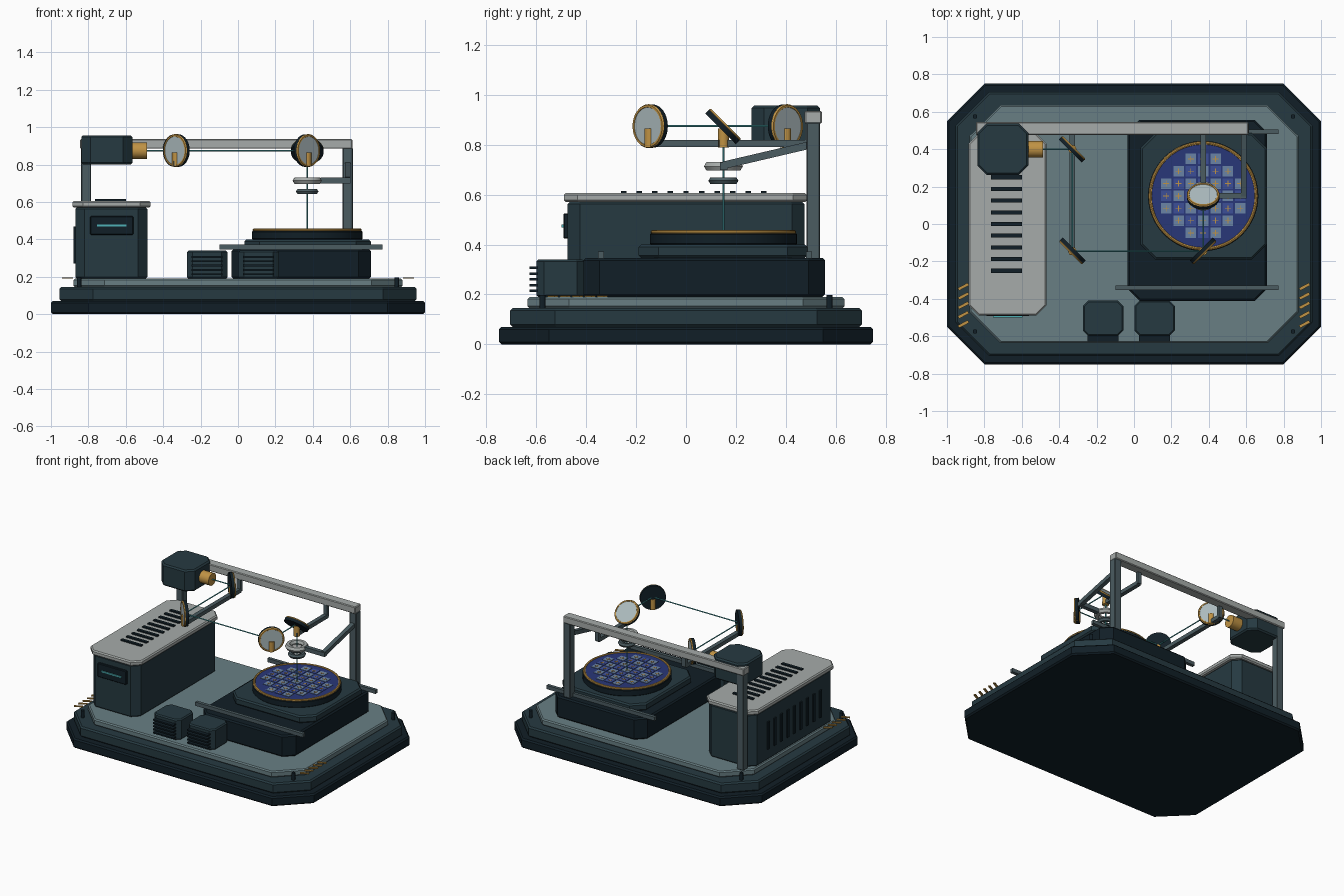
import bpy, bmesh, math
from mathutils import Vector

if "Cube" in bpy.data.objects:
    bpy.data.objects.remove(bpy.data.objects["Cube"])


def lin(c):
    return tuple((v / 255) ** 2.2 for v in c) + (1,)


def mat(name, rgb):
    m = bpy.data.materials.new(name)
    m.diffuse_color = lin(rgb)
    m.use_nodes = True
    m.node_tree.nodes["Principled BSDF"].inputs["Base Color"].default_value = m.diffuse_color
    return m


BLACK = mat("near_black", (24, 36, 43))
DARK = mat("dark_teal", (42, 60, 67))
MID = mat("mid_teal", (76, 92, 97))
DECK = mat("deck_grey", (104, 126, 131))
LIGHT = mat("light_grey", (165, 170, 168))
GLASS = mat("pale_glass", (170, 185, 188))
GOLD = mat("gold", (190, 145, 70))
TEAL = mat("beam_teal", (80, 175, 180))
BLUE = mat("wafer_blue", (45, 58, 120))
DIE_A = mat("die_pale", (105, 130, 165))
DIE_B = mat("die_deep", (62, 80, 150))


def finish(bm, name, m, bevel=0.0, smooth=False):
    bmesh.ops.recalc_face_normals(bm, faces=bm.faces)
    me = bpy.data.meshes.new(name)
    bm.to_mesh(me)
    bm.free()
    ob = bpy.data.objects.new(name, me)
    bpy.context.collection.objects.link(ob)
    me.materials.append(m)
    if bevel:
        mod = ob.modifiers.new("bevel", "BEVEL")
        mod.width, mod.segments = bevel, 1
        mod.limit_method, mod.angle_limit = "ANGLE", math.radians(50)
    if smooth:
        bpy.context.view_layer.objects.active = ob
        ob.select_set(True)
        bpy.ops.object.shade_smooth_by_angle(angle=math.radians(35))
        ob.select_set(False)
    return ob


def add_box(bm, x0, x1, y0, y1, z0, z1, c=0.0):
    """Upright block, vertical corners cut by c."""
    if c:
        pts = [(x0 + c, y0), (x1 - c, y0), (x1, y0 + c), (x1, y1 - c),
               (x1 - c, y1), (x0 + c, y1), (x0, y1 - c), (x0, y0 + c)]
    else:
        pts = [(x0, y0), (x1, y0), (x1, y1), (x0, y1)]
    lo = [bm.verts.new((x, y, z0)) for x, y in pts]
    hi = [bm.verts.new((x, y, z1)) for x, y in pts]
    bm.faces.new(lo[::-1])
    bm.faces.new(hi)
    n = len(pts)
    for i in range(n):
        j = (i + 1) % n
        bm.faces.new((lo[i], lo[j], hi[j], hi[i]))


def box(name, m, ext, c=0.0, bevel=0.0):
    bm = bmesh.new()
    add_box(bm, *ext, c)
    return finish(bm, name, m, bevel)


def boxes(name, m, exts):
    bm = bmesh.new()
    for e in exts:
        add_box(bm, *e)
    return finish(bm, name, m)


def rod(name, m, p, q, r, seg=24, bevel=0.0):
    """Cylinder from p to q."""
    p, q = Vector(p), Vector(q)
    bm = bmesh.new()
    bmesh.ops.create_cone(bm, cap_ends=True, segments=seg, radius1=r, radius2=r, depth=(q - p).length)
    ob = finish(bm, name, m, bevel, smooth=seg > 12)
    ob.location = (p + q) / 2
    ob.rotation_euler = (q - p).to_track_quat("Z", "Y").to_euler()
    return ob


def ring(name, m, at, n, major, minor, minor_seg=6, zs=1.0, seg=48):
    bm = bmesh.new()
    rows = []
    for i in range(seg):
        a = 2 * math.pi * i / seg
        row = []
        for k in range(minor_seg):
            b = 2 * math.pi * k / minor_seg
            r = major + minor * math.cos(b)
            row.append(bm.verts.new((r * math.cos(a), r * math.sin(a), zs * minor * math.sin(b))))
        rows.append(row)
    for i in range(seg):
        s, t = rows[i], rows[(i + 1) % seg]
        for k in range(minor_seg):
            l = (k + 1) % minor_seg
            bm.faces.new((s[k], t[k], t[l], s[l]))
    ob = finish(bm, name, m, smooth=True)
    ob.location = at
    ob.rotation_euler = Vector(n).to_track_quat("Z", "Y").to_euler()
    return ob


# Stepped plinth
box("plinth_bottom", BLACK, (-1, 1, -.75, .75, 0, .07), .2, .01)
box("plinth_middle", DARK, (-.955, .955, -.705, .705, .07, .145), .18, .01)
box("deck", DECK, (-.88, .88, -.635, .635, .145, .19), .165, .008)
for sx in (-1, 1):
    for sy in (-1, 1):
        rod("deck_bolt", BLACK, (sx * .85, sy * .575, .145), (sx * .85, sy * .575, .197), .012, 12)
    for i in range(5):
        s = box("warning_stripe", GOLD, (-.03, .03, -.008, .008, 0, .006))
        s.location = (sx * .912, -.335 - .05 * i, .19)
        s.rotation_euler.z = math.radians(28)

# Source cabinet
box("cabinet", DARK, (-.87, -.485, -.475, .475, .19, .57), .05, .008)
box("cabinet_lid", LIGHT, (-.885, -.468, -.49, .485, .57, .606), .055, .008)
boxes("lid_vents", BLACK, [(-.765, -.6, y - .011, y + .011, .6, .615)
                           for y in (-.25 + .0625 * i for i in range(10))])
boxes("side_vents", BLACK, [(-.88, -.865, y - .012, y + .012, .27, .47)
                            for y in (-.3 + .075 * i for i in range(9))])
box("cabinet_panel", BLACK, (-.79, -.56, -.492, -.47, .425, .525), 0, .004)
box("panel_light", TEAL, (-.755, -.595, -.5, -.488, .468, .48))

# Gantry frame
for x in (-.812, .587):
    box("gantry_post", MID, (x - .027, x + .027, .483, .537, .19, .89), 0, .004)
box("gantry_beam", LIGHT, (-.845, .612, .476, .545, .885, .936), 0, .005)
box("source_head", DARK, (-.838, -.565, .263, .537, .8, .957), .05, .01)
rod("head_nozzle", GOLD, (-.57, .4, .875), (-.487, .4, .875), .044, 32)

# Fold mirrors: dark mount, gold rim, pale face, short post
Z = .875
MIRRORS = [((-.33, .4, Z), (1, 1, 0)), ((-.33, -.145, Z), (-1, -1, 0)),
           ((.37, -.145, Z), (1, -1, 0)), ((.37, .15, Z), (0, 1, 1))]
for at, n in MIRRORS:
    c, n = Vector(at), Vector(n).normalized()
    rod("mirror_mount", BLACK, c - n * .015, c + n * .005, .087, 40)
    ring("mirror_rim", GOLD, c + n * .007, n, .08, .008)
    rod("mirror_face", GLASS, c, c + n * .012, .076, 40)
    rod("mirror_post", GOLD, c - Vector((0, 0, .085)), c - Vector((0, 0, .01)), .022, 20)
box("left_mirror_arm", MID, (-.345, -.315, -.165, .49, .792, .82))
box("right_mirror_arm", MID, (.355, .385, .13, .49, .792, .82))
for x in (-.33, .37):
    box("arm_hanger", MID, (x - .015, x + .015, .478, .5, .8, .89))

# Light path
path = [(-.487, .4, Z)] + [p for p, n in MIRRORS] + [(.37, .15, .455)]
for p, q in zip(path, path[1:]):
    rod("light_beam", TEAL, p, q, .004, 8)

# Focus lenses and bent arm
ring("upper_lens_ring", LIGHT, (.37, .15, .714), (0, 0, 1), .058, .02)
ring("lower_lens_ring", MID, (.37, .15, .656), (0, 0, 1), .044, .016)
box("lens_arm_tip", MID, (.44, .602, .137, .167, .7, .73))
p, q = Vector((.587, .15, .718)), Vector((.587, .5, .8))
arm = box("lens_arm", MID, (-.015, .015, -.18, .18, -.015, .015))
arm.location = (p + q) / 2
arm.rotation_euler.x = math.atan2(q.z - p.z, q.y - p.y)

# Wafer stage
box("stage_base", BLACK, (-.035, .71, -.412, .557, .19, .347), .065, .01)
for y in (-.34, .493):
    box("stage_rail", MID, (-.1, .772, y - .012, y + .012, .345, .372))
box("stage_plate", DARK, (.035, .71, -.19, .487, .347, .4), .08, .01)
CX, CY = .37, .15
rod("chuck", BLACK, (CX, CY, .4), (CX, CY, .445), .295, 64, .004)
ring("wafer_rim", GOLD, (CX, CY, .45), (0, 0, 1), .283, .009, 8)
rod("wafer", BLUE, (CX, CY, .445), (CX, CY, .453), .278, 64)
dies, marks = ([], []), []
P = .066
for i in range(-4, 5):
    for j in range(-4, 5):
        if math.hypot(i, j) * P < .235:
            x, y = CX + i * P, CY + j * P
            dies[(i + j) % 2].append((x - .028, x + .028, y - .028, y + .028, .452, .456))
            marks.append((x - .016, x + .016, y - .002, y + .002, .455, .4575))
            marks.append((x - .002, x + .002, y - .016, y + .016, .455, .4575))
boxes("pale_dies", DIE_A, dies[0])
boxes("deep_dies", DIE_B, dies[1])
boxes("die_marks", GOLD, marks)

# Two small pump units with front grilles
for x in (-.165, .11):
    box("pump_unit", DARK, (x - .108, x + .108, -.6, -.408, .19, .34), .03, .008)
    boxes("pump_grille", BLACK, [(x - .083, x + .083, -.628, -.595, z - .005, z + .005)
                                 for z in (.214 + .0232 * i for i in range(5))])
